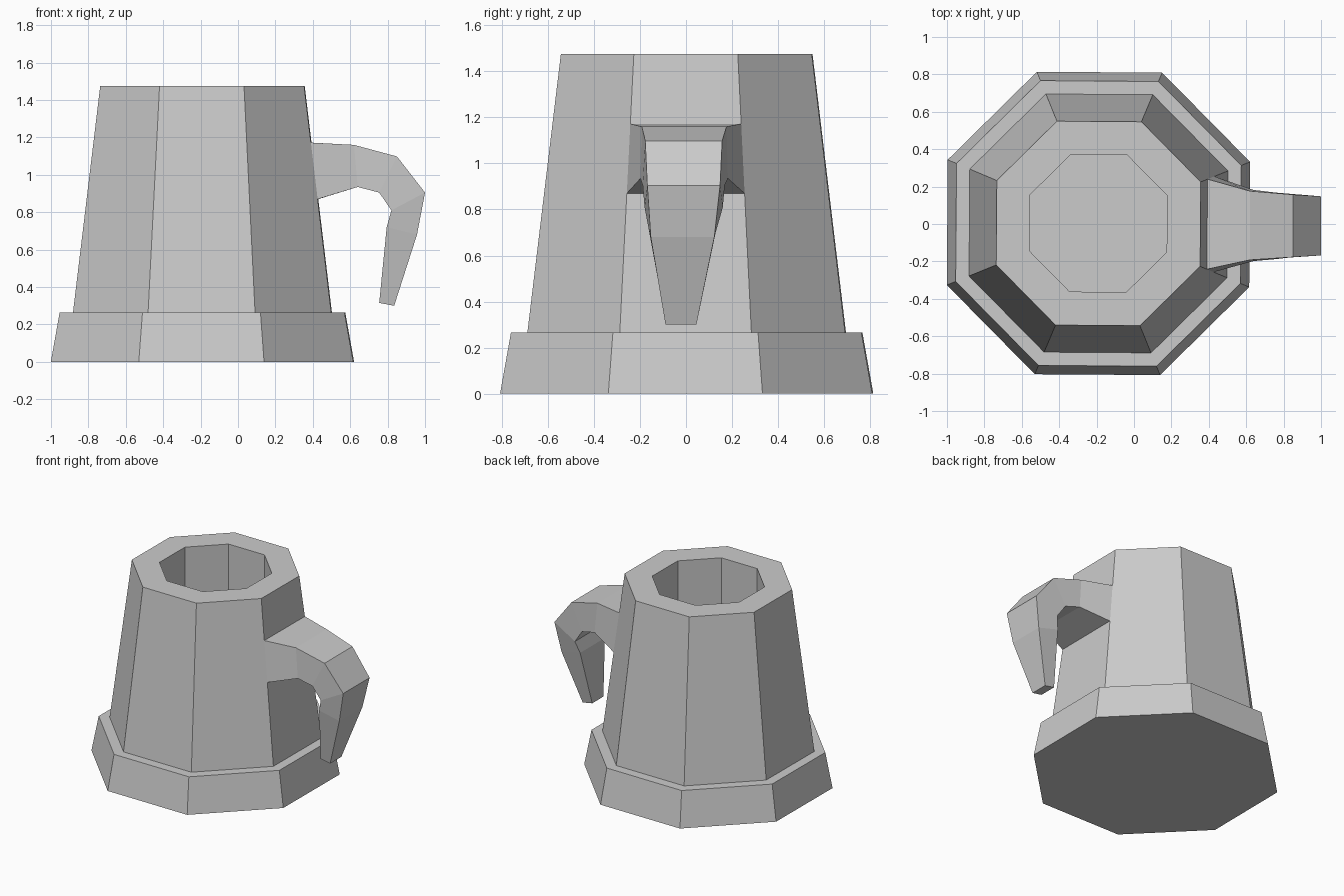
import bpy, bmesh
from math import radians, cos, sin

if "Cube" in bpy.data.objects:
    bpy.data.objects.remove(bpy.data.objects["Cube"])

bm = bmesh.new()
CX = -0.19


def ring(radius, z):
    """Eight-sided loop; its first two corners border the handle side."""
    angles = [radians(-22.9 + 45 * i) for i in range(8)]
    return [bm.verts.new((CX + radius * cos(a), 0.003 + radius * sin(a), z)) for a in angles]


def loft(a, b, skip=-1):
    """Join two loops with quads, optionally leaving one side open."""
    n = len(a)
    for i in range(n):
        if i != skip:
            j = (i + 1) % n
            bm.faces.new((a[i], a[j], b[j], b[i]))


def wall_radius(z):
    return 0.747 + (0.59 - 0.747) * (z - 0.265) / (1.475 - 0.265)


# Foot, tapered wall, rim and straight-sided hollow
LOW, HIGH, TOP = 0.87, 1.172, 1.475
profile = [(0.875, 0), (0.824, 0.265), (wall_radius(0.265), 0.265),
           (wall_radius(LOW), LOW), (wall_radius(HIGH), HIGH),
           (wall_radius(TOP), TOP), (0.396, TOP), (0.396, 0.27)]
rings = [ring(r, z) for r, z in profile]
for k in range(len(rings) - 1):
    loft(rings[k], rings[k + 1], skip=0 if k == 3 else -1)
bm.faces.new(rings[0])
bm.faces.new(rings[-1])

# Hooked handle growing out of the wall opening
# each section: inner x, z, half width; outer x, z, half width; centre y
sections = [
    (0.64, 0.935, 0.19, 0.62, 1.16, 0.184, -0.008),
    (0.755, 0.905, 0.178, 0.85, 1.098, 0.167, -0.01),
    (0.82, 0.81, 0.17, 1.0, 0.905, 0.158, -0.01),
    (0.795, 0.72, 0.148, 0.957, 0.68, 0.138, -0.015),
    (0.755, 0.315, 0.067, 0.835, 0.30, 0.067, -0.022),
]
prev = [rings[3][0], rings[3][1], rings[4][1], rings[4][0]]
for xi, zi, wi, xo, zo, wo, cy in sections:
    cur = [bm.verts.new(p) for p in ((xi, cy - wi, zi), (xi, cy + wi, zi),
                                     (xo, cy + wo, zo), (xo, cy - wo, zo))]
    loft(prev, cur)
    prev = cur
bm.faces.new(prev)

bmesh.ops.recalc_face_normals(bm, faces=bm.faces)
mesh = bpy.data.meshes.new("mug_with_handle")
bm.to_mesh(mesh)
bm.free()
bpy.context.collection.objects.link(bpy.data.objects.new("mug_with_handle", mesh))
